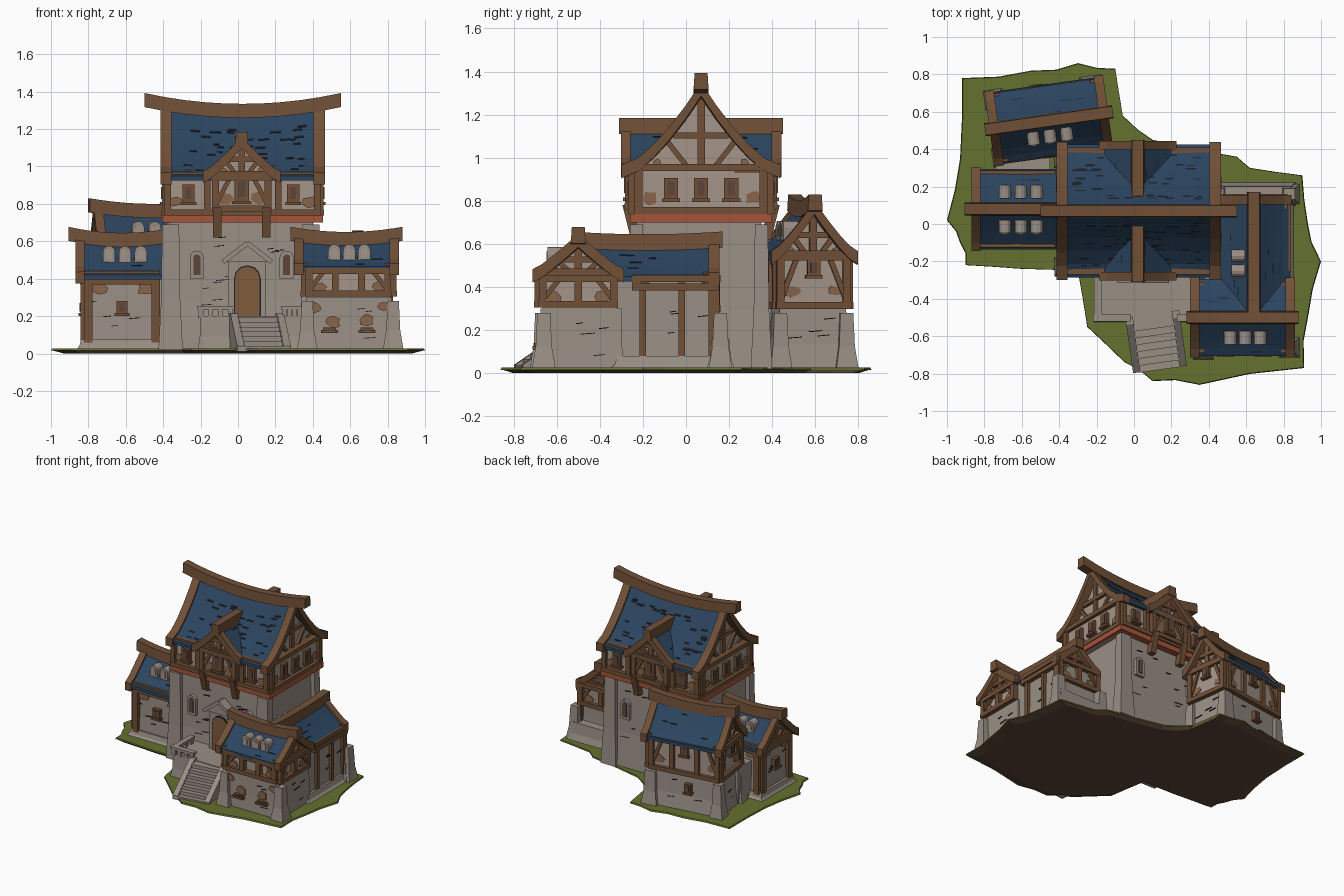
import bpy, bmesh, random
from math import sin, cos, pi, radians
from mathutils import Matrix, Vector

random.seed(4)
if "Cube" in bpy.data.objects:
    bpy.data.objects.remove(bpy.data.objects["Cube"])
def material(name, rgb):
    m = bpy.data.materials.new(name)
    m.use_nodes = True
    m.diffuse_color = [(c / 255) ** 2.2 for c in rgb] + [1]
    m.node_tree.nodes["Principled BSDF"].inputs["Base Color"].default_value = m.diffuse_color
    return m
SLATE, WOOD, STONE, PLASTER, TAN, RED, GRASS, SOIL, INK, DOOR = [material(*c) for c in (
    ("slate blue", (47, 70, 95)), ("timber brown", (112, 81, 58)), ("grey stone", (152, 141, 132)),
    ("warm plaster", (163, 148, 137)), ("bare daub", (134, 101, 76)), ("red band", (164, 84, 61)),
    ("grass green", (101, 112, 50)), ("dark soil", (94, 71, 59)), ("dark line", (33, 38, 46)), ("door brown", (128, 92, 64)))]
parts = {}

# Helpers: solids gathered by part name, through a frame M whose -y points out of the wall
def loft(name, mat, M, rings):
    bm = parts.setdefault(name, (mat, bmesh.new()))[1]
    rows = [[bm.verts.new(M @ Vector(p)) for p in ring] for ring in rings]
    for a, b in zip(rows, rows[1:]):
        for i in range(len(a)):
            bm.faces.new((a[i - 1], a[i], b[i], b[i - 1]))
    for cap in (rows[0], rows[-1]):
        bm.faces.new(cap)
def box(name, mat, M, x0, x1, y0, y1, z0, z1, flare=0):
    loft(name, mat, M, [[(x0 - f, y0 - f, z), (x1 + f, y0 - f, z), (x1 + f, y1 + f, z), (x0 - f, y1 + f, z)]
                        for f, z in ((flare, z0), (flare * 0.3, z0 * 0.6 + z1 * 0.4), (0, z1))])
def beam(name, mat, M, p, q, w=0.035, d=0.03):
    p, q, out = Vector(p), Vector(q), Vector((0, d / 2, 0))
    side = (q - p).cross(out).normalized() * w / 2
    loft(name, mat, M, [[e + side + out, e + side - out, e - side - out, e - side + out] for e in (p, q)])
def place(x, y, deg=0):
    return Matrix.Translation((x, y, 0)) @ Matrix.Rotation(radians(deg), 4, 'Z')
def arch(name, mat, M, x, z, w, h, y0, y1):
    pts = [(x - w / 2, z), (x + w / 2, z)]
    pts += [(x + w / 2 * cos(a * pi / 6), z + h - w / 2 + w / 2 * sin(a * pi / 6)) for a in range(7)]
    loft(name, mat, M, [[(a, y, b) for a, b in pts] for y in (y0, y1)])
def arched_window(M, x, z, w=0.075, h=0.15, depth=0.03, pane=SOIL):
    arch("arched_window_surrounds", STONE, M, x, z, w, h, -0.02, depth)
    arch("panes_" + pane.name.replace(" ", "_"), pane, M, x, z + 0.02, w * 0.5, h - 0.04, -0.025, 0)
def square_window(M, x, z, w, h):
    box("window_frames", WOOD, M, x - w / 2, x + w / 2, -0.022, 0.01, z, z + h)
    box("window_panes", SOIL, M, x - w / 4, x + w / 4, -0.027, 0, z + h * 0.2, z + h * 0.85)
    box("window_sills", WOOD, M, x - w * 0.65, x + w * 0.65, -0.032, 0.01, z - 0.01, z + 0.006)
def daub(M, x, z, r):
    pts = [(r * random.uniform(0.6, 1.2) * cos(a * pi / 4) + x, r * random.uniform(0.4, 0.9) * sin(a * pi / 4) + z)
           for a in range(8)]
    loft("daub_patches", TAN, M, [[(a, y, b) for a, b in pts] for y in (-0.006, 0.003)])
def cracks(M, half, z0, z1, count):
    for _ in range(count):
        x, z = random.uniform(-half, half * 0.7), random.uniform(z0, z1)
        beam("wall_cracks", INK, M, (x, 0, z), (x + random.uniform(0.03, 0.07), 0, z + 0.005), 0.004, 0.008)
def framing(M, half, z0, z1, posts=(), braces=(-1, 1), windows=(), size=None, lines=4):
    for z in (z0, z1):
        beam("wall_timbers", WOOD, M, (-half - 0.02, 0, z), (half + 0.02, 0, z), 0.032, 0.05)
    for x in (-half, half, *posts):
        beam("wall_timbers", WOOD, M, (x, 0, z0), (x, 0, z1), 0.036, 0.045)
    for s in braces:
        beam("wall_timbers", WOOD, M, (s * half, 0, z0 + 0.02), (s * (half - 0.08), 0, z1), 0.024, 0.03)
    for s in (-1, 1):
        daub(M, s * (half - 0.05), z0 * 0.7 + z1 * 0.3, min(0.045, (z1 - z0) / 3))
    for x in windows:
        square_window(M, x, *size)
    cracks(M, half, 0.08, z0 - 0.04, lines)

# Curved gable roof along local x, with attic, ridge beam, gable timbers, slate marks and roof windows
def house(name, M, u0, u1, w, ze, zr, lift, ends=(-1, 1), bend=1.2, wall=0.16, marks=8, over=0.06, barge=0.05,
          win_sides=(), win_us=(), win_t=0.5):
    span = [u0 + (u1 - u0) * i / 8 for i in range(9)]
    def height(u, t):
        s = 2 * (u - u0) / (u1 - u0) - 1
        return zr + lift * s * s * (1 - t) - (zr - ze) * (1 - max(0, 1 - t) ** bend)
    def strip(part, mat, us, top, thick, reach=1.0):
        ts = [i / 5 * reach for i in range(-5, 6)]
        outline = [(t, top) for t in ts] + [(t, top - thick) for t in ts[::-1]]
        loft(part, mat, M, [[(u, t * w, height(u, abs(t)) + z) for t, z in outline] for u in us])
    strip(name + "_roof", SLATE, span, 0, 0.025)
    loft(name + "_attic", PLASTER, M, [[(u, k * wall, height(u, abs(k) * wall / w) - 0.02) for k in (-1, -.75, -.5, -.25, 0, .25, .5, .75, 1)] +
                                       [(u, wall, ze - 0.03), (u, -wall, ze - 0.03)] for u in [u0 + 0.03, *span[1:-1], u1 - 0.03]])
    a, b = u0 - over * (-1 in ends), u1 + over * (1 in ends)
    loft(name + "_ridge_beam", WOOD, M, [[(u, v, height(u, 0) + z) for v, z in ((-.035, -.03), (.035, -.03), (.03, .045), (-.03, .045))]
                                         for u in (a, *span, b) if a < u < b or u in (a, b)][(a == u0):len(span) + 2 - (b == u1)])
    for s in ends:
        u, rise, timbers = u1 if s > 0 else u0, zr - ze, name + "_gable_timbers"
        strip(name + "_bargeboards", WOOD, (u - barge / 2, u + barge / 2), 0.018, 0.062, 1.04)
        G = M @ place(u - s * 0.025, 0, 90 * s)
        beam(timbers, WOOD, G, (-wall - .02, 0, ze), (wall + .02, 0, ze), 0.04, 0.05)
        beam(timbers, WOOD, G, (0, 0, ze), (0, 0, zr - 0.02))
        beam(timbers, WOOD, G, (-w * 0.36, 0, ze + rise * 0.45), (w * 0.36, 0, ze + rise * 0.45), 0.028, 0.035)
        for k in (-wall, wall):
            beam(timbers, WOOD, G, (k * 0.2, 0, ze), (k * 0.55, 0, ze + rise * 0.38), 0.024)
            daub(G, k * 0.7, ze + 0.025, 0.025)
    for i in range(marks):
        u, t, side = random.uniform(u0 + 0.05, u1 - 0.1), random.randint(2, 9) / 10 + random.uniform(-.03, .03), (-w, w)[i % 2]
        outline = ((t, -.003), (t + .02, -.003), (t + .02, .004), (t, .004))
        loft(name + "_slate_marks", INK, M, [[(x, side * v, height(x, v) + z) for v, z in outline]
                                             for x in (u, u + random.uniform(.03, .06))])
    for side in win_sides:
        for u in win_us:
            arched_window(M @ place(u, side * win_t * w, 90 + 90 * side), 0, height(u, win_t) - 0.02, 0.065, 0.09, 0.05, PLASTER)

# Ground with ragged grass edge over a shallow bed of soil
I = Matrix()
outline = [(-.92, .78), (-.55, .82), (-.3, .86), (-.1, .83), (-.06, .58), (.1, .45), (.55, .36), (.62, .3), (.9, .26), (.93, 0),
           (1, -.2), (.93, -.5), (.91, -.77), (.35, -.86), (.1, -.84), (-.05, -.74), (-.25, -.55), (-.3, -.25),
           (-.6, -.24), (-.9, -.22), (-.93, -.1), (-1, .02), (-.93, .35)]
edge = [v for p, q in zip(outline, outline[1:] + outline[:1])
        for v in (Vector(p), (Vector(p) + Vector(q)) / 2 * random.uniform(0.98, 1))]
for part, mat, rings in (("soil_base", SOIL, ((.93, 0), (.99, .016))), ("grass", GRASS, ((1, .016), (.995, .027)))):
    loft(part, mat, I, [[(p.x * s, p.y * s, z) for p in edge] for s, z in rings])
# Stone tower with corner piers, and its timbered upper storey
box("tower_base", STONE, I, -.37, .4, -.23, .35, .02, .7, .03)
for x, y in ((-.36, -.23), (.39, -.23), (-.36, .35), (.39, .35)):
    box("tower_piers", STONE, I, x - .045, x + .045, y - .03, y + .03, .02, .69, .02)
for y, deg in ((-.24, 0), (.36, 180)):
    cracks(place(.02, y, deg), .3, .1, .62, 14)
    for x in (-.24, .24):
        arched_window(place(.02, y, deg), x, .4)
box("upper_storey", PLASTER, I, -.385, .435, -.24, .38, .7, .97)
box("red_band", RED, I, -.405, .455, -.26, .4, .7, .74)
for x, y, deg, half, wins, posts in ((.025, -.245, 0, .4, (-.29, .27), (-.19, .19)), (.025, .385, 180, .4, (-.29, .27), (-.19, .19)),
                                     (.435, .07, 90, .29, (-.14, 0, .14), ()), (-.385, .07, -90, .29, (-.14, 0, .14), ())):
    framing(place(x, y, deg), half, .755, .955, posts, (), wins, (.805, .065, .1), 0)
house("tower", place(.025, .07), -.41, .41, .355, .95, 1.29, .035, bend=1.5, wall=.29, marks=110, over=.115, barge=.06)
# Twin dormers over the front and back walls
for deg, mat in ((-90, PLASTER), (90, TAN)):
    D = place(.02, .07, deg)
    house("dormer", D, .08, .35, .2, .955, 1.14, 0, (1,), 1.15, .15, 6, .03, .045)
    box("dormer_walls_" + mat.name[:4], mat, D, .2, .33, -.15, .15, .76, .97)
    framing(D @ place(.33, 0, 90), .14, .775, .945, windows=(0,), size=(.81, .08, .13), lines=0)
    for x in (-.13, .13):
        beam("dormer_brackets", WOOD, D @ place(.33, 0, 90), (x, .03, .62), (x, -.01, .78), .045, .05)
# Entrance: door, surround and pediment
P = place(.05, -.25)
box("door_surround", STONE, P, -.1, .1, -.035, .02, .2, .5)
arch("door_reveal", INK, P, 0, .2, .144, .272, -.04, 0)
arch("door", DOOR, P, 0, .2, .132, .265, -.045, 0)
loft("pediment", STONE, P, [[(-.12, y, .49), (.12, y, .49), (0, y, .58)] for y in (-.05, .02)])
for s in (-1, 1):
    beam("pediment_mouldings", STONE, P, (s * .13, -.03, .49), (0, -.03, .59), .025, .07)
# Terrace, balustrade and stairs
box("terrace", STONE, I, -.2, .34, -.51, -.2, .02, .2, .015)
for (x0, y0), (x1, y1) in (((-.2, -.5), (-.04, -.5)), ((.25, -.5), (.33, -.5)), ((-.195, -.5), (-.195, -.3))):
    box("balustrade_rails", STONE, I, x0 - .02, x1 + .02, y0 - .02, y1 + .02, .235, .255)
    for k in (0, 1 / 3, 2 / 3, 1):
        x, y = x0 + (x1 - x0) * k, y0 + (y1 - y0) * k
        box("balusters", STONE, I, x - .013, x + .013, y - .013, y + .013, .19, .24)
S = place(.1, -.5, 8)
for k in range(7):
    box("stair_steps", STONE, S, -.11, .11, -.037 * k - .06, .03, .01, .195 - .026 * k)
for x in (-.125, .125):
    loft("stair_cheeks", STONE, S, [[(x + d, y, z) for y, z in ((.02, .01), (-.28, .01), (-.28, .04), (-.02, .215), (.02, .215))]
                                    for d in (-.02, .02)])
# Left wing
box("left_wing_walls", STONE, I, -.81, -.36, -.09, .25, .02, .44, .015)
box("left_wing_plinth", STONE, I, -.84, -.36, -.115, .275, .02, .075, .025)
house("left_wing", place(-.62, .08), -.225, .23, .215, .42, .6, .02, (-1,), 1.1, .17, win_sides=(-1, 1), win_us=(-.07, .015, .1))
for x, y, deg, half in ((-.62, -.1, 0, .18), (-.62, .26, 180, .18), (-.82, .08, -90, .16)):
    framing(place(x, y, deg), half, .385, .425, (), (), (0,), (.21, .06, .07))
    for s in (-half, half):
        beam("wall_timbers", WOOD, place(x, y, deg), (s, 0, .06), (s, 0, .4), .045, .045)
        daub(place(x, y, deg), s * .7, .35, .05)
# Rear building, two storeys and turned a little
R = place(-.47, .55, 8)
box("rear_lower_walls", STONE, R, -.26, .28, -.155, .155, .02, .31, .025)
box("rear_upper_walls", PLASTER, R, -.27, .29, -.165, .165, .31, .57)
box("yard_wall", STONE, I, -.74, -.45, .24, .42, .02, .3)
house("rear", R, -.28, .31, .195, .55, .755, .022, (-1, 1), 1.25, .165, over=.05, win_sides=(-1,), win_us=(-.08, .01, .1))
square_window(R @ place(0, .17, 180), .03, .17, .05, .07)
for x, y, deg, half, posts in ((0, -.165, 0, .26, (-.1, .1)), (0, .165, 180, .26, (-.1, .1)), (.29, 0, 90, .155, ()), (-.27, 0, -90, .155, ())):
    framing(R @ place(x, y, deg), half, .315, .54, posts, windows=(0,), size=(.45, .06, .075))
    for s in (-half, half):
        box("rear_buttresses", STONE, R @ place(x, y, deg), s - .03, s + .03, -.02, .02, .02, .28, .022)
# Right wing: front range and side range
box("right_front_walls", PLASTER, I, .37, .815, -.665, -.32, .02, .47)
box("right_side_walls", STONE, I, .42, .805, -.34, .13, .02, .45, .01)
box("right_front_stonework", STONE, I, .365, .82, -.675, -.3, .02, .3, .01)
box("right_plinth", STONE, I, .38, .83, -.32, .17, .02, .08, .03)
box("right_back_wall", STONE, I, .45, .84, .12, .2, .02, .16, .025)
for x, y in ((.83, -.66), (.37, -.67), (.83, .16), (.45, .16)):
    box("right_buttresses", STONE, I, x - .03, x + .03, y - .03, y + .03, .02, .28, .025)
house("right_front", place(.585, -.5), -.26, .25, .205, .465, .605, .02, (-1, 1), 1.15, .17, 8, .045, .05, (-1,), (-.07, .01, .09), .6)
house("right_side", place(.64, -.17, 90), -.33, .3, .195, .45, .6, .01, (1,), 1.15, .16, 10, .04, .05, (1,), (-.08, 0))
for x, y, deg, half, z, posts, wins in ((.59, -.68, 0, .21, .32, (-.07, .07), (-.1, .1)), (.825, -.5, 90, .165, .32, (0,), ()),
                                        (.36, -.5, -90, .165, .32, (), ()), (.63, .135, 180, .17, .3, (0,), ()), (.815, -.05, 90, .18, .4, (), ())):
    framing(place(x, y, deg), half, z, .44, posts, windows=wins, size=(.12, .07, .02))
for x, z in ((-.19, .24), (-.08, .17), (.1, .18), (.19, .25)):
    daub(place(.59, -.683), x, z, .045)
for y, w in ((-.2, .03), (-.02, .03), (.13, .05)):
    beam("wall_timbers", WOOD, place(.81, y, 90), (0, 0, .06), (0, 0, .43), w, .04)
# Turn the gathered parts into objects
for name, (mat, bm) in parts.items():
    bmesh.ops.recalc_face_normals(bm, faces=bm.faces)
    mesh = bpy.data.meshes.new(name)
    bm.to_mesh(mesh)
    mesh.materials.append(mat)
    bpy.context.scene.collection.objects.link(bpy.data.objects.new(name, mesh))
